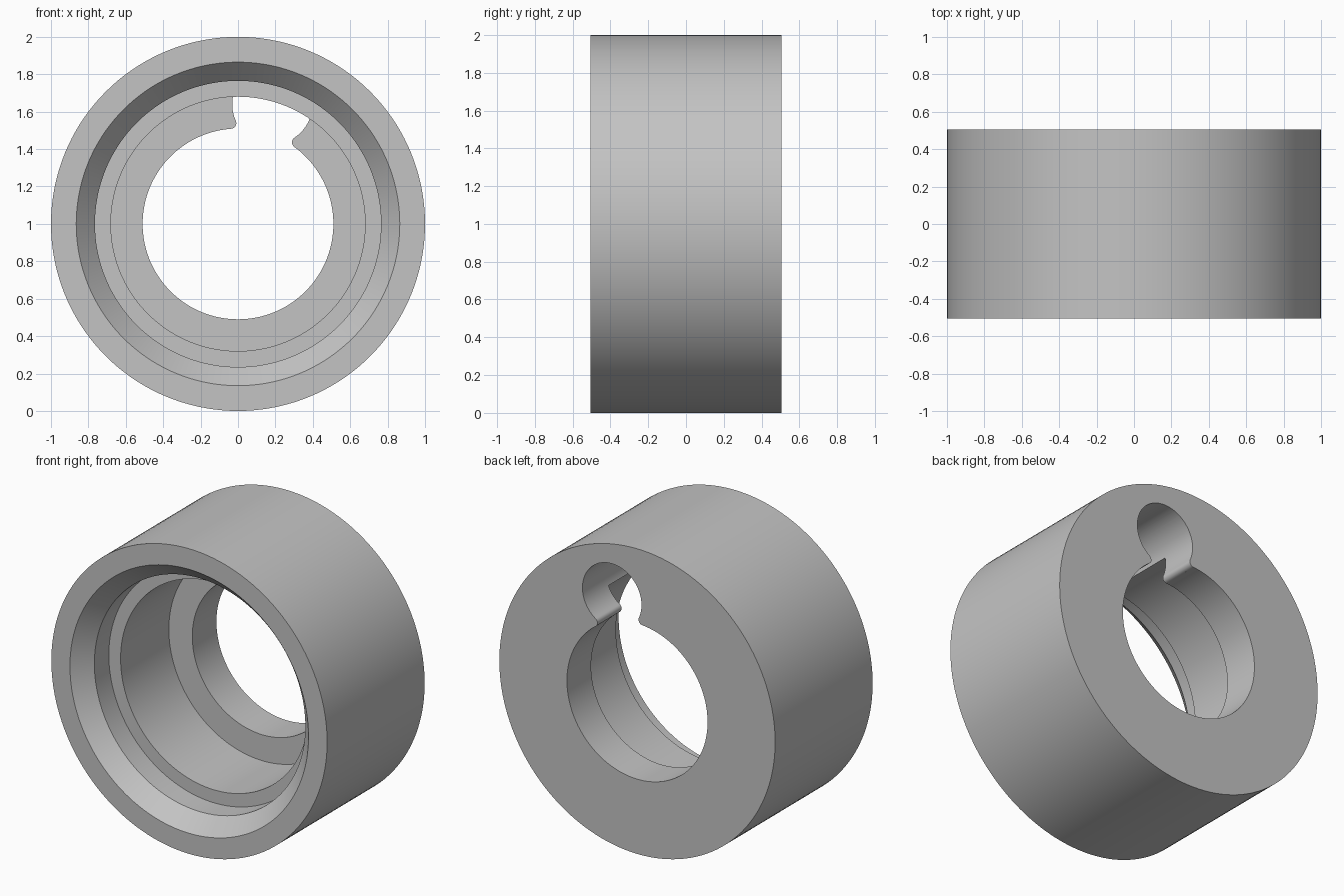
import bpy
import bmesh
from math import sin, cos, acos, atan2, pi, radians
from mathutils import Vector

cube = bpy.data.objects.get("Cube")
if cube:
    bpy.data.objects.remove(cube, do_unlink=True)

HALF = 0.505            # half the length along y
BORE = 0.51             # narrow bore at the back
MID = Vector((0, 0, 1))

grey = bpy.data.materials.new("light grey metal")
grey.use_nodes = True
colour = (0.55, 0.55, 0.55, 1)
grey.diffuse_color = colour
grey.node_tree.nodes["Principled BSDF"].inputs["Base Color"].default_value = colour


def make_object(name, bm):
    bmesh.ops.recalc_face_normals(bm, faces=bm.faces)
    mesh = bpy.data.meshes.new(name)
    bm.to_mesh(mesh)
    bm.free()
    obj = bpy.data.objects.new(name, mesh)
    mesh.materials.append(grey)
    bpy.context.collection.objects.link(obj)
    return obj


# Stepped sleeve: (radius, distance behind the front face), turned about y
profile = [(1, 0), (0.865, 0), (0.765, 0.11), (0.765, 0.26), (0.68, 0.26),
           (0.68, 0.76), (BORE, 0.76), (BORE, 2 * HALF), (1, 2 * HALF)]
bm = bmesh.new()
verts = [bm.verts.new((r, d - HALF, 1)) for r, d in profile]
edges = [bm.edges.new((v, verts[i - 1])) for i, v in enumerate(verts)]
bmesh.ops.spin(bm, geom=verts + edges, cent=MID, axis=(0, 1, 0),
               angle=2 * pi, steps=144, use_duplicate=False)
bmesh.ops.remove_doubles(bm, verts=bm.verts, dist=1e-4)
sleeve = make_object("stepped_sleeve", bm)

# Keyhole pocket: round hole opening into the bore with rounded lips
TILT, OFFSET, HOLE, LIP, DEPTH = radians(16), 0.665, 0.214, 0.03, 0.6


def arc(cx, cz, radius, start, end, steps):
    return [(cx + radius * cos(start + (end - start) * i / steps),
             cz + radius * sin(start + (end - start) * i / steps))
            for i in range(steps + 1)]


# Half outline in a frame whose second axis points from bore to hole centre
a, b = BORE + LIP, HOLE + LIP
phi = acos((a * a + OFFSET ** 2 - b * b) / (2 * a * OFFSET))
lx, lz = a * sin(phi), a * cos(phi)
to_bore = atan2(-lz, -lx) + 2 * pi
to_hole = atan2(OFFSET - lz, -lx)
half = [(0.06, 0.44), (lx - LIP * sin(phi) - 0.02, 0.46)]
half += arc(lx, lz, LIP, to_bore, to_hole, 10)
half += arc(0, OFFSET, HOLE, to_hole - pi, pi / 2, 36)[1:]
outline = half + [(-x, z) for x, z in reversed(half[:-1])]

bm = bmesh.new()
ring = [bm.verts.new((x * cos(TILT) + z * sin(TILT), HALF + 0.05,
                      1 + z * cos(TILT) - x * sin(TILT))) for x, z in outline]
face = bm.faces.new(ring)
extruded = bmesh.ops.extrude_face_region(bm, geom=[face])["geom"]
bmesh.ops.translate(bm, vec=(0, -DEPTH - 0.05, 0),
                    verts=[g for g in extruded if isinstance(g, bmesh.types.BMVert)])
cutter = make_object("keyhole_cutter", bm)
cutter.hide_render = True

# Cut the pocket, then smooth the curved walls
cut = sleeve.modifiers.new("keyhole", "BOOLEAN")
cut.operation = "DIFFERENCE"
cut.solver = "EXACT"
cut.object = cutter
bpy.ops.object.select_all(action="DESELECT")
bpy.context.view_layer.objects.active = sleeve
sleeve.select_set(True)
bpy.ops.object.modifier_apply(modifier=cut.name)
bpy.data.objects.remove(cutter, do_unlink=True)
bpy.ops.object.shade_smooth_by_angle(angle=radians(25))
